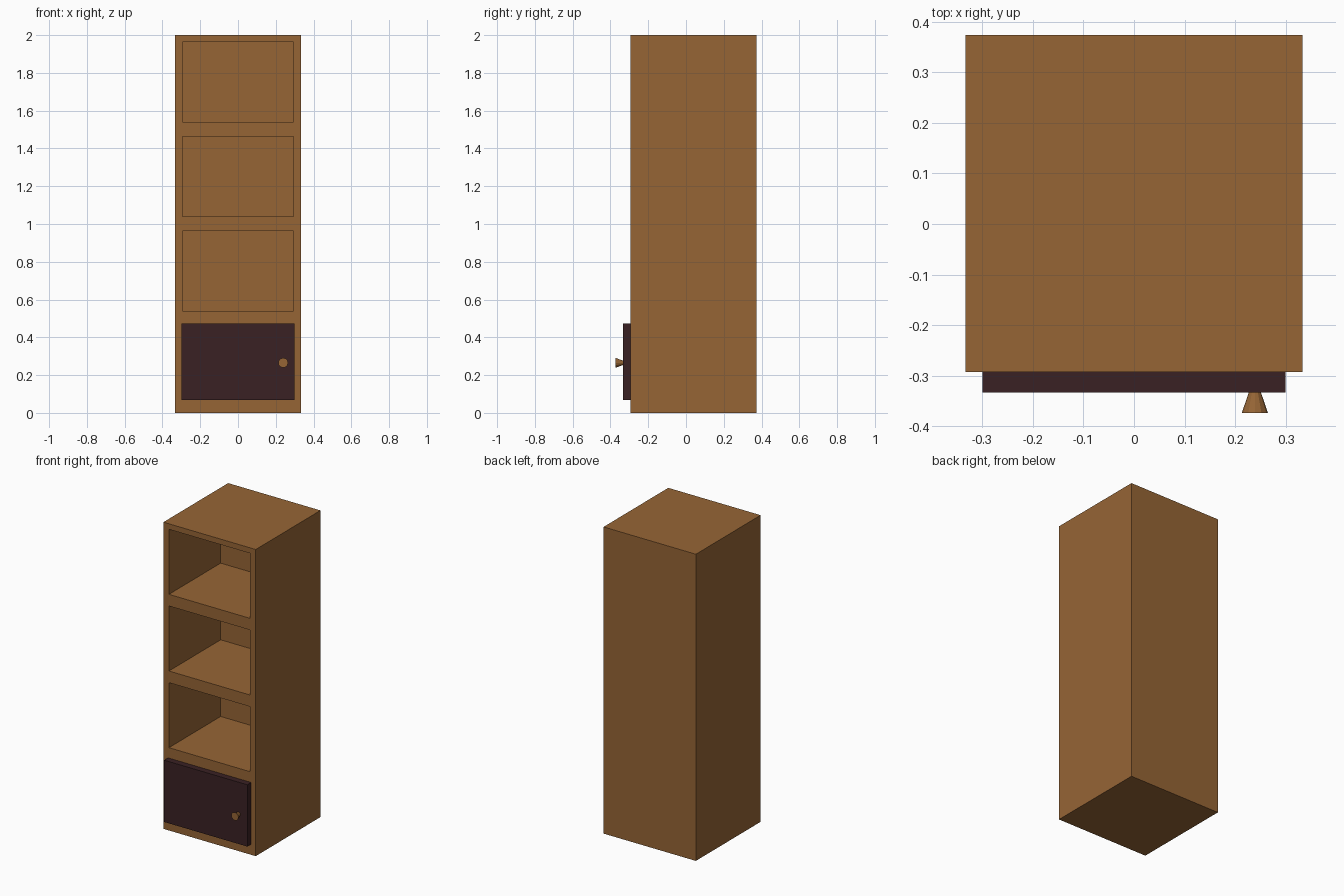
import bpy
import math

if "Cube" in bpy.data.objects:
    bpy.data.objects.remove(bpy.data.objects["Cube"])


def material(name, rgb):
    m = bpy.data.materials.new(name)
    m.diffuse_color = (*rgb, 1.0)
    m.use_nodes = True
    m.node_tree.nodes["Principled BSDF"].inputs["Base Color"].default_value = m.diffuse_color
    return m


wood = material("brown_wood", (0.305, 0.130, 0.036))
dark = material("dark_wood", (0.042, 0.015, 0.017))


def box(name, lo, hi, mat):
    centre = [(a + b) / 2 for a, b in zip(lo, hi)]
    bpy.ops.mesh.primitive_cube_add(size=1, location=centre)
    ob = bpy.context.object
    ob.name = name
    ob.scale = [b - a for a, b in zip(lo, hi)]
    bpy.ops.object.transform_apply(location=False, rotation=False, scale=True)
    ob.data.materials.append(mat)
    return ob


FRONT = -0.293

# Cabinet body, solid at the bottom behind the door
body = box("cabinet_body", (-0.333, FRONT, 0), (0.333, 0.374, 2.0), wood)

# Three open shelf compartments cut into the front
for i in range(3):
    z = 0.54 + 0.5 * i
    cutter = box("shelf_cutter", (-0.293, FRONT - 0.1, z), (0.293, 0.24, z + 0.424), wood)
    cutter.hide_render = True
    mod = body.modifiers.new("shelf_opening", 'BOOLEAN')
    mod.operation = 'DIFFERENCE'
    mod.solver = 'EXACT'
    mod.object = cutter
    bpy.context.view_layer.objects.active = body
    bpy.ops.object.modifier_apply(modifier=mod.name)
    bpy.data.objects.remove(cutter, do_unlink=True)

# Door plate
box("door", (-0.30, FRONT - 0.04, 0.069), (0.30, FRONT, 0.472), dark)

# Flared door knob, wide end facing forward
bpy.ops.mesh.primitive_cone_add(
    vertices=12, radius1=0.012, radius2=0.026, depth=0.041,
    location=(0.239, -0.3535, 0.265), rotation=(math.radians(90), 0, 0))
knob = bpy.context.object
knob.name = "door_knob"
knob.data.materials.append(wood)
